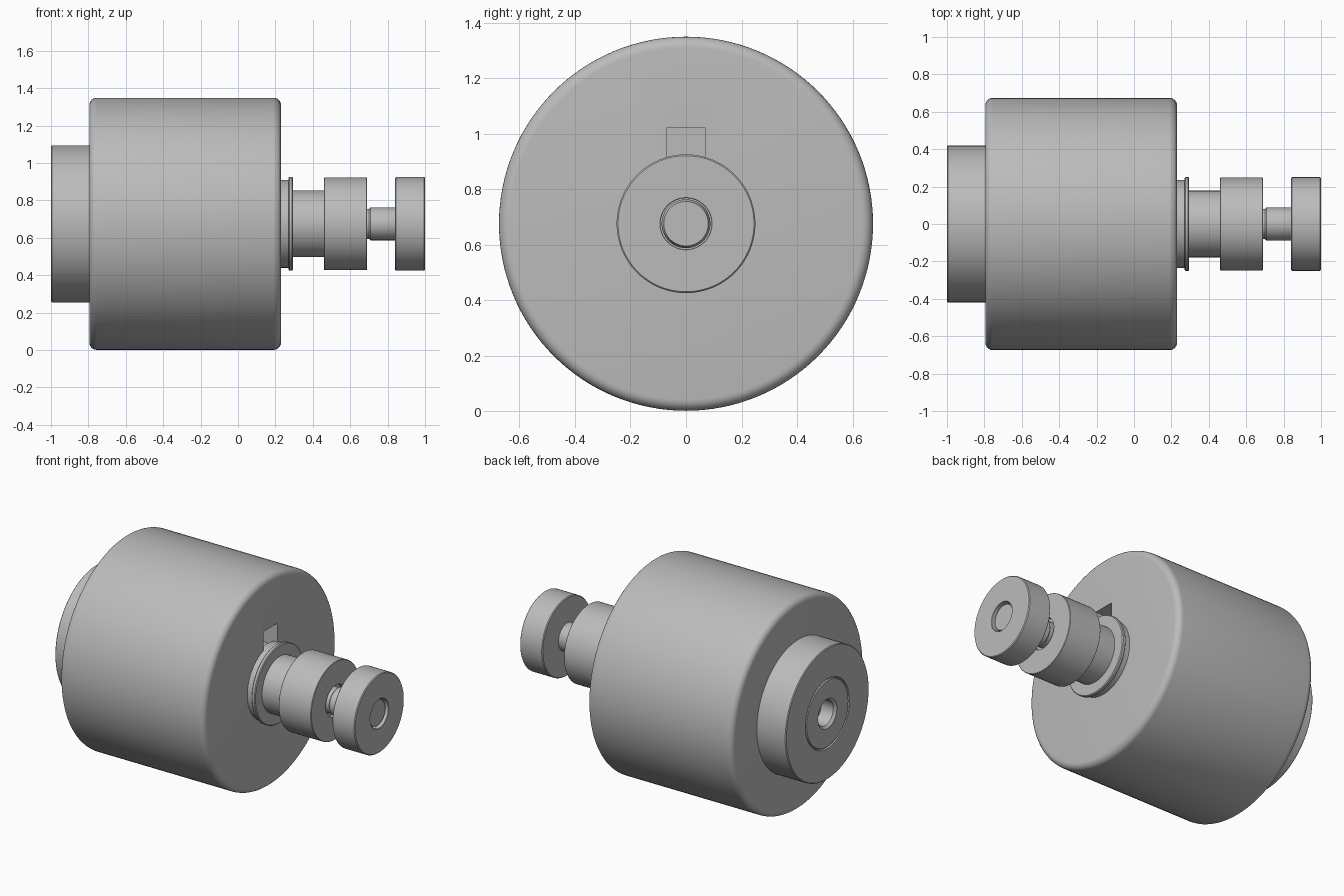
import bpy, bmesh, math
from mathutils import Vector

default = bpy.data.objects.get("Cube")
if default:
    bpy.data.objects.remove(default, do_unlink=True)

AXIS_Z = 0.675
GREY = (0.5, 0.5, 0.5, 1.0)

metal = bpy.data.materials.new("plain_grey")
metal.use_nodes = True
metal.diffuse_color = GREY
metal.node_tree.nodes["Principled BSDF"].inputs["Base Color"].default_value = GREY


def link(name, bm):
    mesh = bpy.data.meshes.new(name)
    bmesh.ops.recalc_face_normals(bm, faces=bm.faces)
    bm.to_mesh(mesh)
    bm.free()
    mesh.materials.append(metal)
    obj = bpy.data.objects.new(name, mesh)
    obj.location.z = AXIS_Z
    bpy.context.collection.objects.link(obj)
    return obj


def smooth(obj):
    bpy.ops.object.select_all(action="DESELECT")
    obj.select_set(True)
    bpy.context.view_layer.objects.active = obj
    bpy.ops.object.shade_smooth_by_angle(angle=math.radians(32))


def lathe(name, profile, steps=96):
    """Turn an (x, radius) profile about the long axis."""
    bm = bmesh.new()
    verts = [bm.verts.new((x, 0, r)) for x, r in profile]
    edges = [bm.edges.new(pair) for pair in zip(verts, verts[1:])]
    bmesh.ops.spin(bm, geom=verts + edges, cent=(0, 0, 0), axis=(1, 0, 0),
                   angle=math.tau, steps=steps)
    bmesh.ops.remove_doubles(bm, verts=bm.verts, dist=1e-4)
    obj = link(name, bm)
    smooth(obj)
    return obj


def disc(x0, x1, r, bevel):
    """Profile of a solid cylinder with softened rims."""
    return [(x0, 0), (x0, r - bevel), (x0 + bevel, r),
            (x1 - bevel, r), (x1, r - bevel), (x1, 0)]


# Coil housing with rounded rims
X0, X1, R, B = -0.795, 0.23, 0.674, 0.04
arc = [math.radians(a) for a in range(0, 91, 15)]
left = [(X0 + B - B * math.cos(a), R - B + B * math.sin(a)) for a in arc]
right = [(X1 - B + B * math.sin(a), R - B + B * math.cos(a)) for a in arc]
housing = lathe("coil_housing", [(X0, 0)] + left + right + [(X1, 0)], 128)

# Wire slot cut into the housing face above the collar
bm = bmesh.new()
bmesh.ops.create_cube(bm, size=1)
bmesh.ops.scale(bm, vec=Vector((0.3, 0.14, 0.145)), verts=bm.verts)
bmesh.ops.translate(bm, vec=Vector((0.25, 0, 0.2725)), verts=bm.verts)
cutter = link("slot_cutter", bm)
cutter.hide_render = True
cutter.hide_set(True)
slot = housing.modifiers.new("wire_slot", "BOOLEAN")
slot.operation = "DIFFERENCE"
slot.solver = "EXACT"
slot.object = cutter
bpy.context.view_layer.objects.active = housing
bpy.ops.object.modifier_apply(modifier=slot.name)
bpy.data.objects.remove(cutter, do_unlink=True)
smooth(housing)

# Rear boss with a ring groove and a blind centre hole
lathe("rear_boss", [
    (-0.9, 0), (-0.9, 0.08), (-0.985, 0.08), (-1.0, 0.095),
    (-1.0, 0.21), (-0.99, 0.213), (-0.99, 0.219), (-1.0, 0.222),
    (-1.0, 0.415), (-0.995, 0.42), (-0.79, 0.42), (-0.79, 0)])

# Front collar and retaining ring
lathe("collar", disc(0.2, 0.275, 0.235, 0.004))
lathe("retaining_ring", disc(0.27, 0.295, 0.25, 0.005))

# Plunger: neck, wide head and a recess around the pin
lathe("plunger", [
    (0.28, 0), (0.28, 0.178), (0.46, 0.178), (0.46, 0.245), (0.463, 0.248),
    (0.687, 0.248), (0.69, 0.245), (0.69, 0.1), (0.66, 0.1), (0.66, 0)])

# Pin joining plunger and knob, with chamfered ends
lathe("pin", [
    (0.65, 0), (0.65, 0.08), (0.7, 0.08), (0.708, 0.088), (0.965, 0.088),
    (0.985, 0.08), (0.985, 0)], 64)

# End knob, bored for the pin
lathe("end_knob", [
    (0.94, 0), (0.94, 0.092), (0.998, 0.092), (1.0, 0.094), (1.0, 0.245),
    (0.995, 0.25), (0.845, 0.25), (0.84, 0.245), (0.84, 0)])
